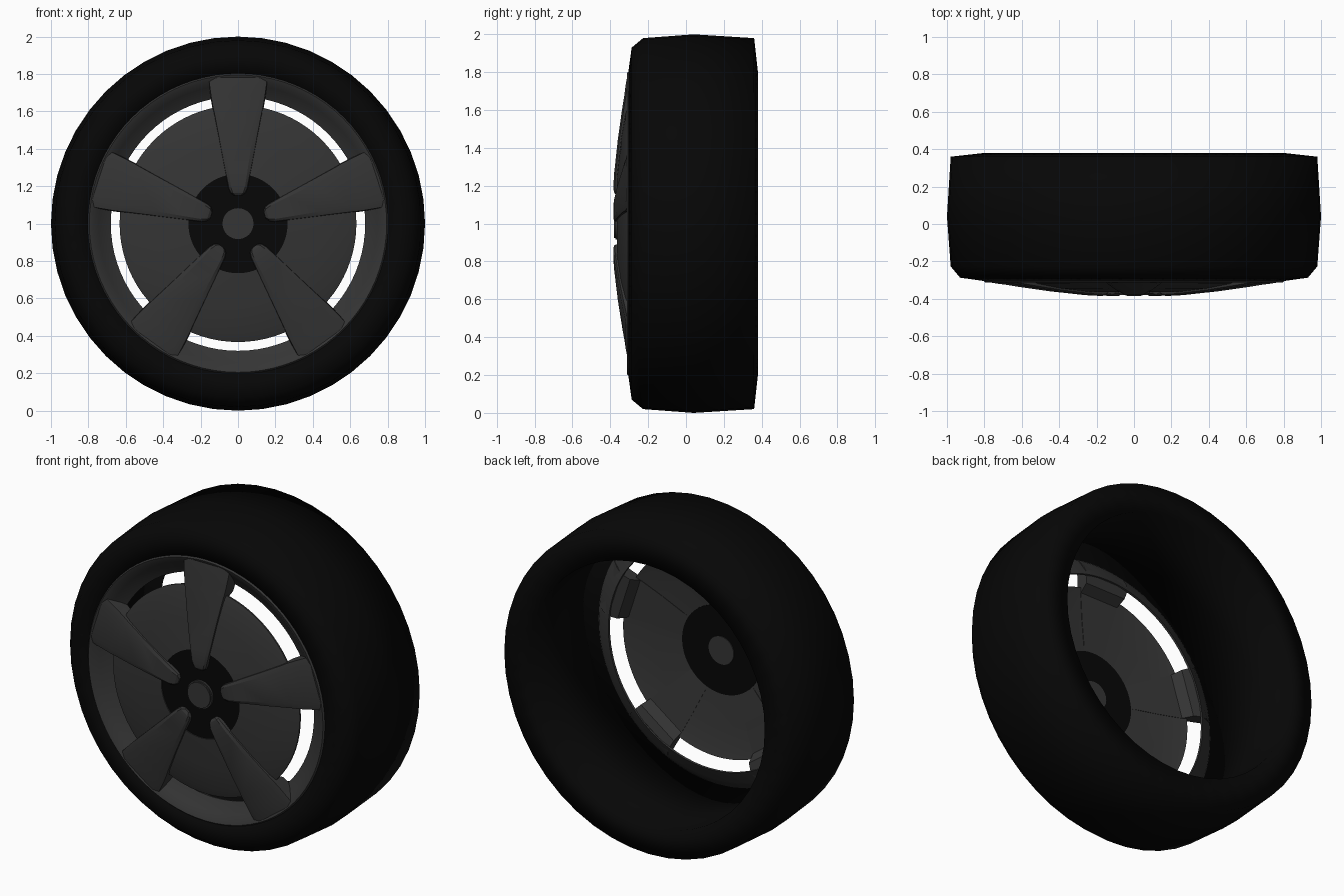
import bpy, bmesh
from math import sin, cos, pi, radians
from mathutils import Matrix, Vector

if "Cube" in bpy.data.objects:
    bpy.data.objects.remove(bpy.data.objects["Cube"])

CENTRE = Matrix.Translation((0, 0, 1))


def material(name, value):
    m = bpy.data.materials.new(name)
    m.use_nodes = True
    colour = (value, value, value, 1)
    m.diffuse_color = colour
    bsdf = m.node_tree.nodes["Principled BSDF"]
    bsdf.inputs["Base Color"].default_value = colour
    bsdf.inputs["Roughness"].default_value = 0.7
    return m


RUBBER = material("black rubber", 0.002)
METAL = material("dark grey metal", 0.035)


def finish(bm, name, mat, angle=30):
    bmesh.ops.recalc_face_normals(bm, faces=bm.faces)
    bm.transform(CENTRE)
    mesh = bpy.data.meshes.new(name)
    bm.to_mesh(mesh)
    bm.free()
    mesh.materials.append(mat)
    ob = bpy.data.objects.new(name, mesh)
    bpy.context.collection.objects.link(ob)
    bpy.ops.object.select_all(action='DESELECT')
    ob.select_set(True)
    bpy.context.view_layer.objects.active = ob
    bpy.ops.object.shade_smooth_by_angle(angle=radians(angle))
    return ob


def lathe(name, profile, mat, segments=80, angle=50):
    """Spin a closed (y, radius) profile around the wheel axis."""
    bm = bmesh.new()
    rings = []
    for i in range(segments):
        a = 2 * pi * i / segments
        rings.append([bm.verts.new((r * cos(a), y, r * sin(a))) for y, r in profile])
    n = len(profile)
    for i in range(segments):
        p, q = rings[i], rings[(i + 1) % segments]
        for j in range(n):
            k = (j + 1) % n
            bm.faces.new((p[j], p[k], q[k], q[j]))
    return finish(bm, name, mat, angle)


# Tyre with an open barrel behind the wheel face
lathe("tyre", [(-.305, .8), (-.287, .93), (-.227, .98), (.04, 1), (.36, .98), (.38, .8)],
      RUBBER, 48, 100)

# Bowl-shaped rim lip, a thin shell
lathe("rim", [(-.302, .805), (-.313, .795), (-.305, .775), (-.28, .745), (-.252, .71),
              (-.235, .68), (-.222, .682), (-.24, .715), (-.265, .755), (-.285, .79)], METAL)

# Shallow cone cover between the spokes, bevelled at its edge
lathe("cover_disc", [(-.364, .265), (-.344, .45), (-.32, .59), (-.305, .633),
                     (-.295, .633), (-.308, .59), (-.33, .45), (-.35, .265)], METAL)

# Thin hub plate and its centre cap
lathe("hub", [(-.358, .07), (-.358, .268), (-.345, .268), (-.345, .07)], RUBBER)

bm = bmesh.new()
bmesh.ops.create_cone(bm, cap_ends=True, segments=48, radius1=.085, radius2=.085, depth=.04,
                      matrix=Matrix.Translation((0, -.36, 0)) @ Matrix.Rotation(pi / 2, 4, 'X'))
front = min(bm.faces, key=lambda f: f.calc_center_median().y)
bmesh.ops.bevel(bm, geom=list(front.edges), offset=.008, segments=2, affect='EDGES')
finish(bm, "centre_cap", METAL)


# Stations along a spoke: radius, half width, front y, back y
STATIONS = [(.15, .018, -.37, -.352), (.165, .037, -.38, -.352), (.19, .048, -.384, -.352),
            (.265, .063, -.38, -.35), (.3, .07, -.376, -.342), (.45, .098, -.36, -.326),
            (.6, .126, -.339, -.302), (.635, .134, -.334, -.245), (.69, .143, -.325, -.23),
            (.74, .15, -.319, -.25), (.79, .156, -.31, -.285)]


def spoke(name, turn):
    bm = bmesh.new()
    rot = Matrix.Rotation(turn, 4, 'Y')
    sections = []
    for r, w, y0, y1 in STATIONS:
        # raised face, shallow shoulder, then side wall down to the back
        half = [(w * .76, y0), (w, y0 + .008), (w + .004, y1)]
        ring = half + [(-x, y) for x, y in reversed(half)]
        # curved outer end follows the rim
        sections.append([bm.verts.new(rot @ Vector((x, y, r - x * x * .6))) for x, y in ring])
    for p, q in zip(sections, sections[1:]):
        for j in range(len(p)):
            k = (j + 1) % len(p)
            bm.faces.new((p[j], p[k], q[k], q[j]))
    bm.faces.new(sections[0])
    bm.faces.new(sections[-1])
    return finish(bm, name, METAL, 20)


for i in range(5):
    spoke(f"spoke_{i + 1}", 2 * pi * i / 5)
